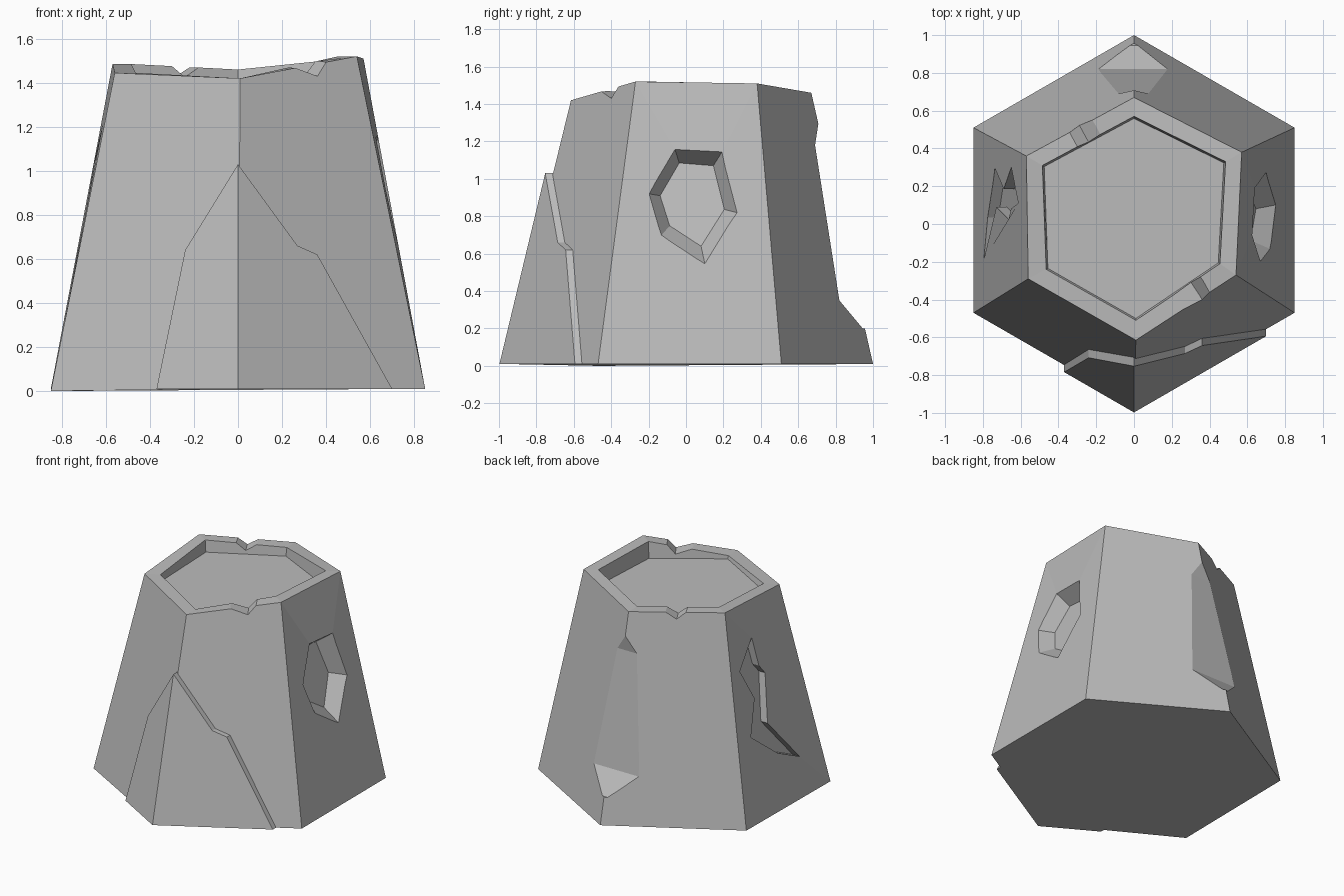
import bpy, bmesh
from mathutils import Vector

cube = bpy.data.objects.get("Cube")
if cube:
    bpy.data.objects.remove(cube)

stone = bpy.data.materials.new("grey stone")
stone.use_nodes = True
GREY = (0.5, 0.5, 0.5, 1)
stone.diffuse_color = GREY
stone.node_tree.nodes["Principled BSDF"].inputs["Base Color"].default_value = GREY
stone.node_tree.nodes["Principled BSDF"].inputs["Roughness"].default_value = 0.9


def loft(name, *loops):
    """Closed solid through loops that have equal point counts."""
    bm = bmesh.new()
    rings = [[bm.verts.new(p) for p in loop] for loop in loops]
    n = len(rings[0])
    for a, b in zip(rings, rings[1:]):
        for i in range(n):
            j = (i + 1) % n
            bm.faces.new((a[i], a[j], b[j], b[i]))
    bm.faces.new(rings[0][::-1])
    bm.faces.new(rings[-1])
    bmesh.ops.recalc_face_normals(bm, faces=bm.faces)
    mesh = bpy.data.meshes.new(name)
    bm.to_mesh(mesh)
    bm.free()
    mesh.materials.append(stone)
    obj = bpy.data.objects.new(name, mesh)
    bpy.context.collection.objects.link(obj)
    return obj


def carve(target, cutter):
    """Cut a solid out of the target for good."""
    cutter.hide_render = True
    mod = target.modifiers.new("carve", 'BOOLEAN')
    mod.operation = 'DIFFERENCE'
    mod.solver = 'EXACT'
    mod.object = cutter
    graph = bpy.context.evaluated_depsgraph_get()
    mesh = bpy.data.meshes.new_from_object(target.evaluated_get(graph))
    target.modifiers.clear()
    target.data = mesh
    bpy.data.objects.remove(cutter)


# Six-sided stump with a shallow recess in the uneven top
base = [(0, -.96, .01), (.85, -.47, .01), (.85, .51, .01),
        (0, 1, .01), (-.85, .51, .01), (-.85, -.47, 0)]
rim = [(.01, -.615, 1.42), (.54, -.27, 1.52), (.57, .38, 1.51),
       (0, .67, 1.46), (-.57, .36, 1.485), (-.56, -.29, 1.445)]
inner = [(.01, -.51), (.455, -.21), (.485, .33), (0, .57), (-.485, .31), (-.465, -.24)]
lip = [(x, y, r[2]) for (x, y), r in zip(inner, rim)]
floor = [(x * .98, y * .98, 1.4) for x, y in inner]
stump = loft("stone_stump", base, rim, lip, floor)


# Gouges in the two side faces
def gouge(side, outline, depth, taper):
    cy = sum(p[0] for p in outline) / len(outline)
    cz = sum(p[1] for p in outline) / len(outline)
    loops = []
    for t in (-.5, 1):
        loops.append([(side * (.85 - .19 * z - depth * t),
                       y + (cy - y) * taper * t,
                       z + (cz - z) * taper * t) for y, z in outline])
    carve(stump, loft("gouge_cutter", *loops))


gouge(1, [(-.06, 1.16), (.19, 1.14), (.27, .82), (.1, .55), (-.13, .7), (-.2, .92)], .1, .27)
gouge(-1, [(.11, 1.22), (.08, 1.01), (.025, .94), (.09, .61), (-.19, .275),
           (.035, .38), (.295, .585), (.185, .82), (.3, 1.05)], .06, 0)

# Long chip along the back corner
chip = [(.945, .2), (.82, .35), (.69, 1.18), (.71, 1.31), (1.2, 1.31), (1.2, .2)]
carve(stump, loft("chip_cutter", *[[(x, y, z) for y, z in chip] for x in (-.4, .4)]))


# V-shaped nicks through the rim
def nick(a, b, left, low, right, depth_z):
    a, b = Vector(a), Vector(b)
    along = b - a
    out = Vector((along.y, -along.x, 0)).normalized()

    def on_edge(x):
        return a + along * (x - a.x) / along.x
    bottom = on_edge(low)
    bottom.z = depth_z
    tips = [bottom + (on_edge(x) - bottom) * 2 for x in (left, right)]
    profile = [bottom] + tips
    carve(stump, loft("nick_cutter", *[[p + out * d for p in profile] for d in (-.2, .2)]))


nick(rim[0], rim[1], .26, .355, .4, 1.43)
nick(rim[3], rim[4], -.34, -.285, -.22, 1.425)


# Raised slab wrapped around the front corner
def front_y(x, z):
    return -.965 + .24 * z + .577 * abs(x)


slab = [(0, .01), (.7, .01), (.36, .62), (.27, .66), (0, 1.03), (-.24, .64), (-.37, .01)]
bm = bmesh.new()
faces = []
skins = [[bm.verts.new((x, front_y(x, z) + d, z)) for x, z in slab] for d in (-.035, .03)]
for s in skins:
    bm.faces.new(s[:5])
    bm.faces.new([s[0]] + s[4:])
for i in range(len(slab)):
    j = (i + 1) % len(slab)
    bm.faces.new((skins[0][i], skins[0][j], skins[1][j], skins[1][i]))
bmesh.ops.recalc_face_normals(bm, faces=bm.faces)
mesh = bpy.data.meshes.new("front_slab")
bm.to_mesh(mesh)
bm.free()
mesh.materials.append(stone)
bpy.context.collection.objects.link(bpy.data.objects.new("front_slab", mesh))
